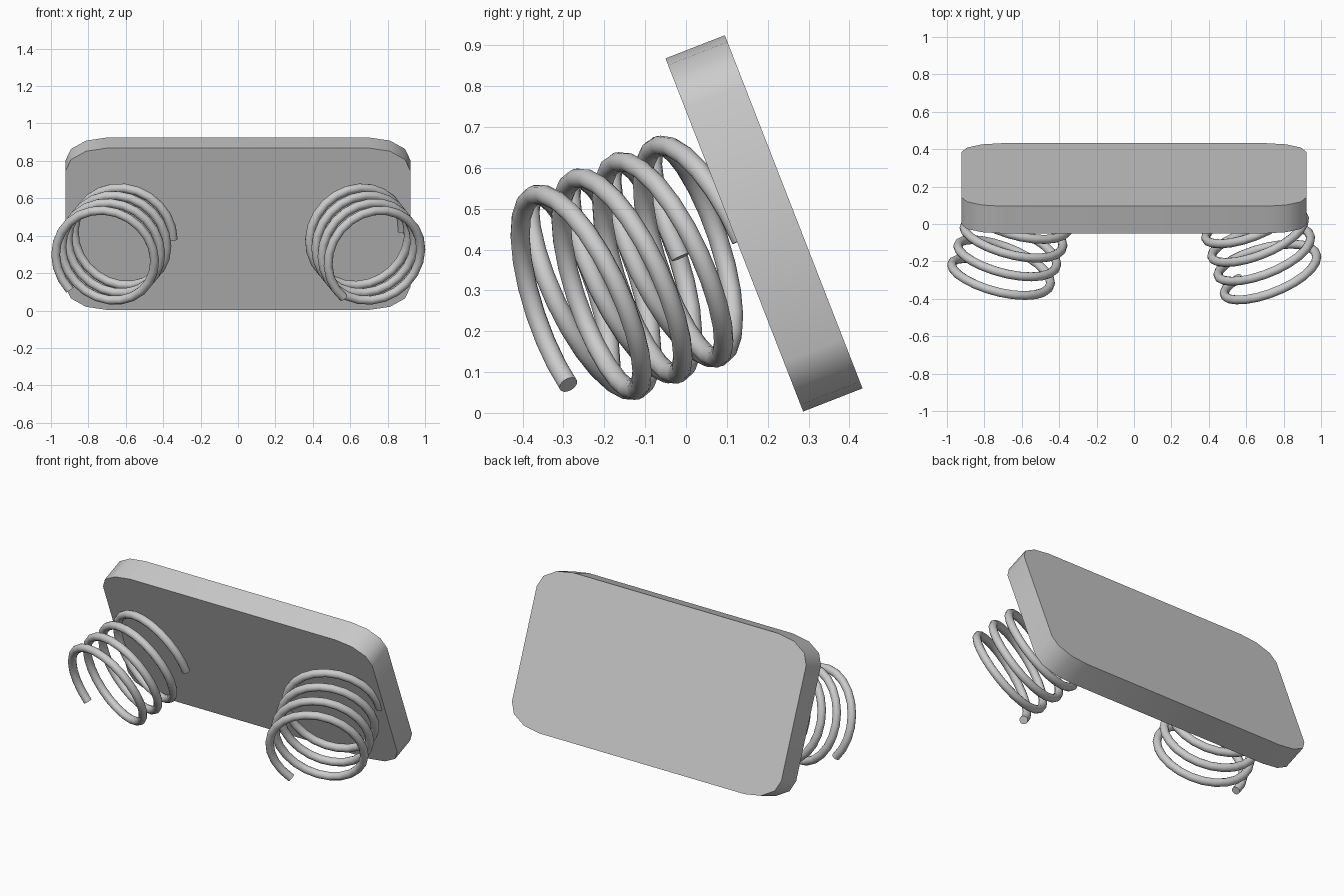
import bpy, bmesh
from math import sin, cos, pi, radians
from mathutils import Vector, Matrix

cube = bpy.data.objects.get("Cube")
if cube:
    bpy.data.objects.remove(cube, do_unlink=True)

GREY = (0.6, 0.6, 0.6, 1.0)
grey = bpy.data.materials.new("light_grey")
grey.use_nodes = True
grey.diffuse_color = GREY
grey.node_tree.nodes["Principled BSDF"].inputs["Base Color"].default_value = GREY


def add(name, data):
    obj = bpy.data.objects.new(name, data)
    bpy.context.collection.objects.link(obj)
    data.materials.append(grey)
    bpy.ops.object.select_all(action='DESELECT')
    obj.select_set(True)
    bpy.context.view_layer.objects.active = obj
    return obj


# Tilted plate: outline with stretched round corners, extruded through its thickness
def make_plate(half_w=0.922, half_h=0.464, half_t=0.078, rx=0.22, rz=0.13, steps=3):
    bm = bmesh.new()
    outline = []
    for quarter, (sx, sz) in enumerate([(1, 1), (-1, 1), (-1, -1), (1, -1)]):
        for i in range(steps + 1):
            a = (quarter + i / steps) * pi / 2
            outline.append(bm.verts.new((sx * (half_w - rx) + rx * cos(a), -half_t,
                                         sz * (half_h - rz) + rz * sin(a))))
    face = bm.faces.new(outline)
    ext = bmesh.ops.extrude_face_region(bm, geom=[face])
    moved = [v for v in ext["geom"] if isinstance(v, bmesh.types.BMVert)]
    bmesh.ops.translate(bm, verts=moved, vec=(0, 2 * half_t, 0))
    bmesh.ops.recalc_face_normals(bm, faces=bm.faces)
    bm.transform(Matrix.Translation((0, 0.191, 0.464)) @ Matrix.Rotation(radians(21.3), 4, 'X'))
    mesh = bpy.data.meshes.new("plate")
    bm.to_mesh(mesh)
    bm.free()
    add("plate", mesh)
    bpy.ops.object.shade_smooth_by_angle(angle=radians(50))


# Coil spring: a round wire swept along a helix; angles run clockwise from the top
def make_spring(name, center, pitch, start, end, radius=0.268, wire=0.024, per_turn=24):
    center, pitch = Vector(center), Vector(pitch)
    axis = pitch.normalized()
    up = (Vector((0, 0, 1)) - axis * axis.z).normalized()
    side = axis.cross(up)
    if side.x < 0:
        side.negate()
    count = round((end - start) / 360 * per_turn)
    curve = bpy.data.curves.new(name, 'CURVE')
    curve.dimensions = '3D'
    curve.bevel_depth = wire
    curve.bevel_resolution = 4
    curve.use_fill_caps = True
    spline = curve.splines.new('POLY')
    spline.points.add(count)
    for i, point in enumerate(spline.points):
        deg = start + (end - start) * i / count
        a = radians(deg)
        p = center + pitch * (deg / 360) + (up * cos(a) + side * sin(a)) * radius
        point.co = (*p, 1)
    add(name, curve)
    bpy.ops.object.convert(target='MESH')
    bpy.ops.object.shade_smooth_by_angle(angle=radians(50))


make_plate()
# Both springs wind the same way but splay outward to opposite sides
make_spring("left_spring", (0.729, -0.27, 0.285), (-0.033, 0.1, 0.04), -143, 1168)
make_spring("right_spring", (-0.711, -0.27, 0.285), (0.033, 0.1, 0.04), -130, 1178)
